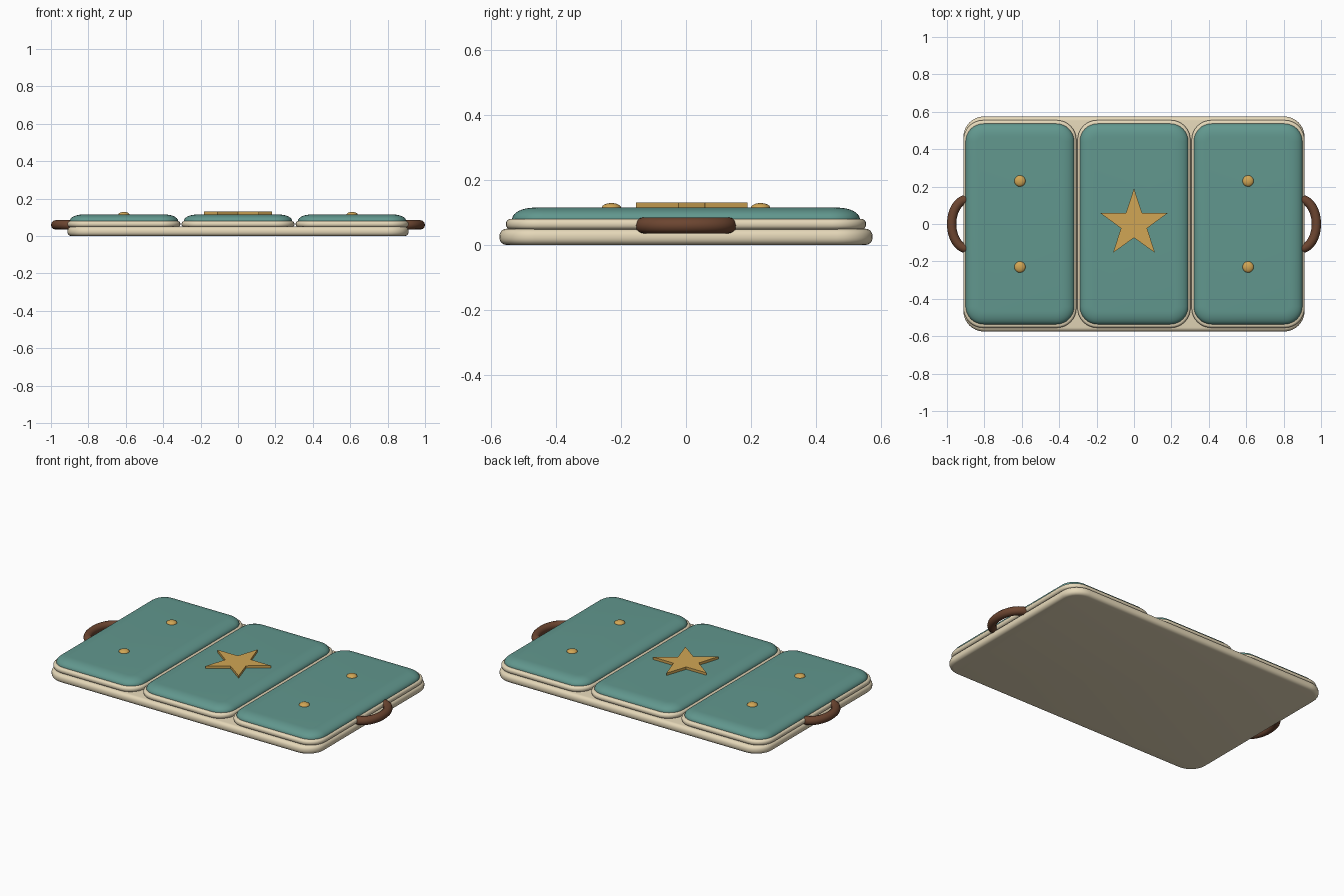
import bpy, bmesh
from math import sin, cos, pi, radians

if "Cube" in bpy.data.objects:
    bpy.data.objects.remove(bpy.data.objects["Cube"])


def material(name, rgb):
    m = bpy.data.materials.new(name)
    m.diffuse_color = (*rgb, 1)
    m.use_nodes = True
    m.node_tree.nodes["Principled BSDF"].inputs["Base Color"].default_value = m.diffuse_color
    return m


CREAM = material("cream", (0.78, 0.68, 0.48))
TEAL = material("teal", (0.12, 0.31, 0.27))
GOLD = material("gold", (0.64, 0.38, 0.09))
BROWN = material("brown", (0.15, 0.06, 0.03))


def finish(bm, name, mat, loc=(0, 0, 0)):
    bmesh.ops.recalc_face_normals(bm, faces=bm.faces)
    me = bpy.data.meshes.new(name)
    bm.to_mesh(me)
    bm.free()
    ob = bpy.data.objects.new(name, me)
    bpy.context.collection.objects.link(ob)
    me.materials.append(mat)
    ob.location = loc
    smooth(ob)
    return ob


def smooth(ob):
    bpy.ops.object.select_all(action='DESELECT')
    ob.select_set(True)
    bpy.context.view_layer.objects.active = ob
    bpy.ops.object.shade_smooth_by_angle(angle=radians(40))


def rounded_slab(name, mat, hx, hy, corner, profile, x=0):
    """Stack rounded-rectangle rings; profile is a list of (inset, z)."""
    bm = bmesh.new()
    rings = []
    n = 8
    for inset, z in profile:
        r = max(corner - inset, 0.02)
        ring = []
        for k, (sx, sy) in enumerate([(1, 1), (-1, 1), (-1, -1), (1, -1)]):
            for i in range(n + 1):
                a = (k + i / n) * pi / 2
                ring.append(bm.verts.new((sx * (hx - inset - r) + r * cos(a),
                                          sy * (hy - inset - r) + r * sin(a), z)))
        rings.append(ring)
    for a, b in zip(rings, rings[1:]):
        for i in range(len(a)):
            j = (i + 1) % len(a)
            bm.faces.new((a[i], a[j], b[j], b[i]))
    bm.faces.new(rings[0][::-1])
    bm.faces.new(rings[-1])
    return finish(bm, name, mat, (x, 0, 0))


def round_edge(z0, z1, r, steps=5):
    """Profile with both edges rounded by r."""
    arc = [(r * (1 - cos(t)), r * sin(t))
           for t in (pi / 2 * i / steps for i in range(steps + 1))]
    low = [(i, z0 + r - s) for i, s in reversed(arc)]
    high = [(i, z1 - r + s) for i, s in arc]
    return low + high


# Base board
rounded_slab("base_board", CREAM, 0.912, 0.575, 0.11, round_edge(0, 0.05, 0.022))

# Three padded panels, each with a piped border
pad_profile = [(0, 0.065), (0, 0.08)]
for i in range(1, 9):
    t = pi / 2 * i / 8
    pad_profile.append((0.07 * (1 - cos(t)), 0.08 + 0.035 * sin(t)))
for side, x in (("left", -0.61), ("middle", 0), ("right", 0.61)):
    rounded_slab(side + "_border", CREAM, 0.302, 0.555, 0.105,
                 round_edge(0.048, 0.08, 0.0145), x)
    rounded_slab(side + "_cushion", TEAL, 0.29, 0.536, 0.095, pad_profile, x)

# Star on the middle cushion
bm = bmesh.new()
pts = []
for i in range(10):
    r = 0.19 if i % 2 == 0 else 0.0735
    a = pi / 2 + i * pi / 5
    pts.append(bm.verts.new((r * cos(a), r * sin(a), 0.11)))
face = bm.faces.new(pts)
top = bmesh.ops.extrude_face_region(bm, geom=[face])["geom"]
bmesh.ops.translate(bm, vec=(0, 0, 0.02),
                    verts=[v for v in top if isinstance(v, bmesh.types.BMVert)])
finish(bm, "star", GOLD)

# Domed studs
for x in (-0.61, 0.61):
    for y in (-0.23, 0.23):
        bm = bmesh.new()
        bmesh.ops.create_uvsphere(bm, u_segments=24, v_segments=12, radius=0.03)
        bmesh.ops.scale(bm, vec=(1, 1, 0.5), verts=bm.verts)
        finish(bm, "stud", GOLD, (x, y, 0.114))

# Curved carrying handles
for name, s in (("left_handle", -1), ("right_handle", 1)):
    cu = bpy.data.curves.new(name, 'CURVE')
    cu.dimensions = '3D'
    cu.bevel_depth = 0.025
    cu.bevel_resolution = 4
    cu.use_fill_caps = True
    sp = cu.splines.new('POLY')
    sp.points.add(24)
    for i, p in enumerate(sp.points):
        t = -pi / 2 + pi * i / 24
        p.co = (s * (0.89 + 0.085 * cos(t)), 0.132 * sin(t), 0.06, 1)
    cu.materials.append(BROWN)
    ob = bpy.data.objects.new(name, cu)
    bpy.context.collection.objects.link(ob)
    bpy.ops.object.select_all(action='DESELECT')
    ob.select_set(True)
    bpy.context.view_layer.objects.active = ob
    bpy.ops.object.convert(target='MESH')
    smooth(bpy.context.view_layer.objects.active)
